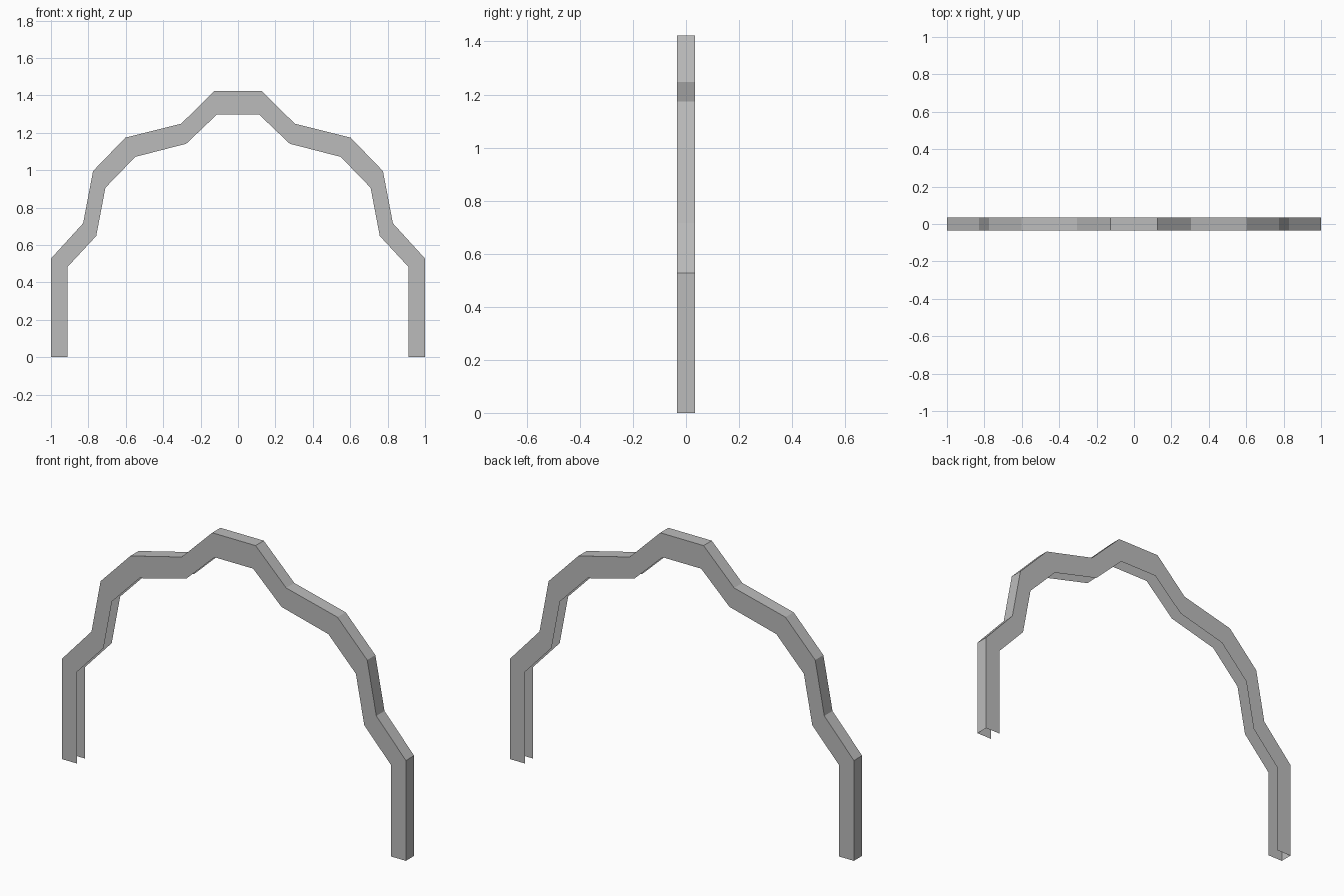
import bpy
import bmesh

cube = bpy.data.objects.get("Cube")
if cube:
    bpy.data.objects.remove(cube, do_unlink=True)

HALF_DEPTH = 0.034

# Left half of the arch, foot to crown: outer and inner edge as (x, z)
outer = [(1, 0), (1, .527), (.828, .716), (.775, .995),
         (.602, 1.174), (.304, 1.248), (.126, 1.423)]
inner = [(.912, 0), (.912, .482), (.758, .648), (.709, .906),
         (.549, 1.071), (.277, 1.141), (.112, 1.298)]


def full(half):
    return half + [(-x, z) for x, z in reversed(half)]


grey = bpy.data.materials.new("plain grey")
grey.use_nodes = True
colour = (0.5, 0.5, 0.5, 1)
grey.diffuse_color = colour
grey.node_tree.nodes["Principled BSDF"].inputs["Base Color"].default_value = colour

bm = bmesh.new()


def edge_loop(points, y):
    return [bm.verts.new((x, y, z)) for x, z in points]


def strip(a, b):
    for i in range(len(a) - 1):
        bm.faces.new((a[i], a[i + 1], b[i + 1], b[i]))


# Open channel: front plate, outer wall and back plate; feet and inside stay open
rails = [edge_loop(full(inner), -HALF_DEPTH), edge_loop(full(outer), -HALF_DEPTH),
         edge_loop(full(outer), HALF_DEPTH), edge_loop(full(inner), HALF_DEPTH)]
for a, b in zip(rails, rails[1:]):
    strip(a, b)

# Face the plates outwards
bm.normal_update()
if any(f.normal.y > 0.5 and f.calc_center_median().y < 0 for f in bm.faces):
    bmesh.ops.reverse_faces(bm, faces=bm.faces[:])

mesh = bpy.data.meshes.new("arch_frame")
bm.to_mesh(mesh)
bm.free()
mesh.materials.append(grey)
arch = bpy.data.objects.new("arch_frame", mesh)
bpy.context.collection.objects.link(arch)
